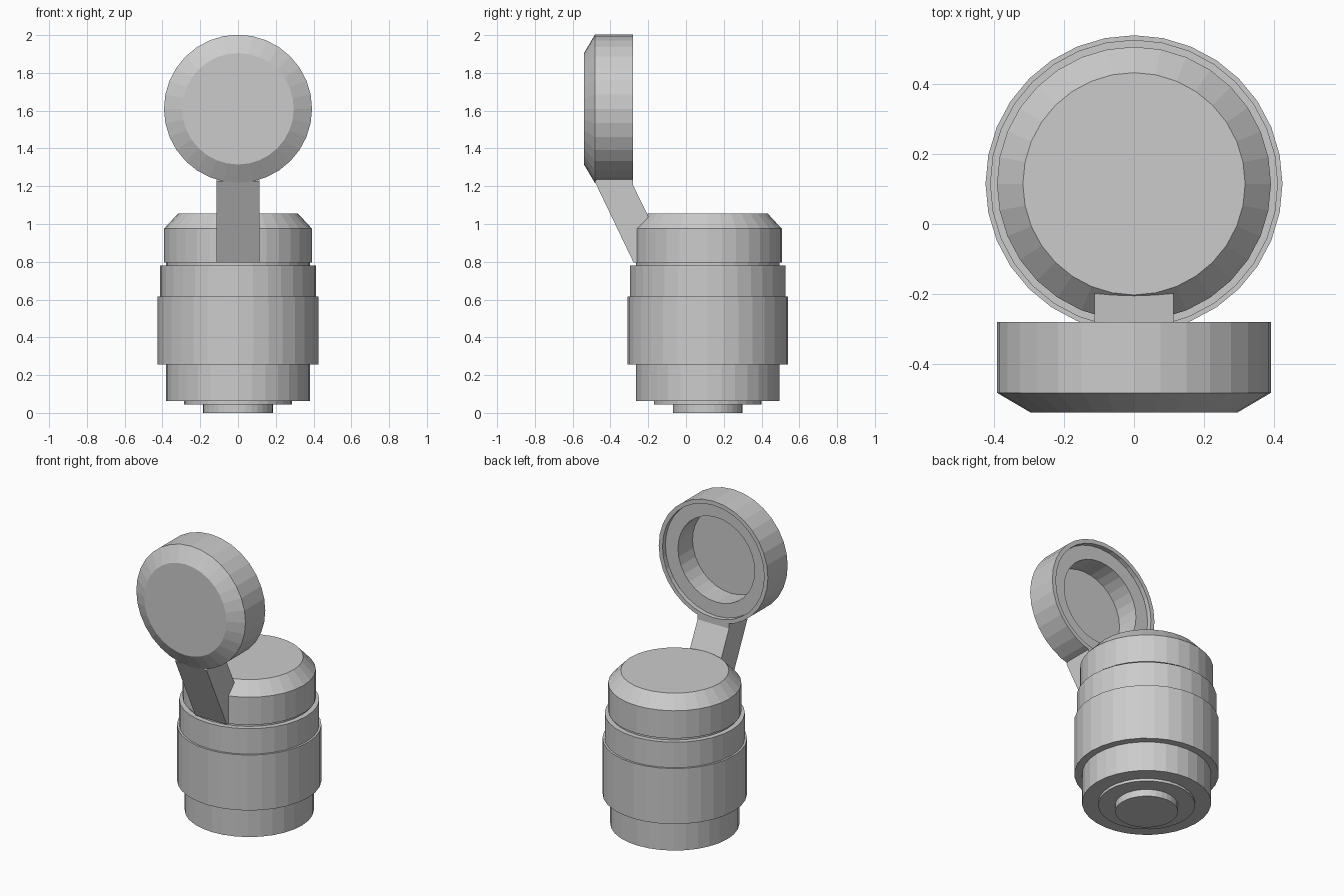
import bpy, bmesh
from math import cos, sin, tau

if "Cube" in bpy.data.objects:
    bpy.data.objects.remove(bpy.data.objects["Cube"])

SEG = 32
BODY_Y = 0.115
LID_Z = 1.61


def add_object(name, bm):
    bmesh.ops.recalc_face_normals(bm, faces=bm.faces)
    me = bpy.data.meshes.new(name)
    bm.to_mesh(me)
    bm.free()
    ob = bpy.data.objects.new(name, me)
    bpy.context.collection.objects.link(ob)
    return ob


def lathe(name, profile, place):
    """Revolve (radius, height) points; both ends are capped."""
    bm = bmesh.new()
    rings = []
    for r, h in profile:
        rings.append([bm.verts.new(place(r * cos(tau * i / SEG), r * sin(tau * i / SEG), h))
                      for i in range(SEG)])
    for a, b in zip(rings, rings[1:]):
        for i in range(SEG):
            j = (i + 1) % SEG
            bm.faces.new((a[i], a[j], b[j], b[i]))
    bm.faces.new(rings[0])
    bm.faces.new(rings[-1])
    return add_object(name, bm)


# Stepped body: foot, base, wide grip bands, groove, chamfered neck
lathe("bottle_body", [
    (0.185, 0), (0.185, 0.045), (0.285, 0.045), (0.285, 0.062),
    (0.38, 0.062), (0.38, 0.255), (0.425, 0.255), (0.425, 0.615),
    (0.412, 0.615), (0.412, 0.78), (0.38, 0.78), (0.38, 0.795),
    (0.392, 0.795), (0.392, 0.975), (0.318, 1.055),
], lambda u, v, h: (u, v + BODY_Y, h))

# Open lid standing upright: chamfered front, stepped hollow at the back
lathe("flip_lid", [
    (0.295, -0.54), (0.392, -0.483), (0.392, -0.28), (0.365, -0.28),
    (0.365, -0.31), (0.275, -0.31), (0.275, -0.46),
], lambda u, v, h: (u, h, v + LID_Z))

# Slanted hinge strap between neck and lid (side outline in y, z)
outline = [(-0.483, 1.225), (-0.47, 1.24), (-0.28, 1.24), (-0.28, 1.205),
           (-0.197, 1.035), (-0.26, 0.972), (-0.26, 0.795), (-0.277, 0.795)]
bm = bmesh.new()
face = bm.faces.new([bm.verts.new((-0.113, y, z)) for y, z in outline])
ext = bmesh.ops.extrude_face_region(bm, geom=[face], use_keep_orig=True)
new = [g for g in ext["geom"] if isinstance(g, bmesh.types.BMVert)]
bmesh.ops.translate(bm, verts=new, vec=(0.226, 0, 0))
add_object("hinge_strap", bm)
